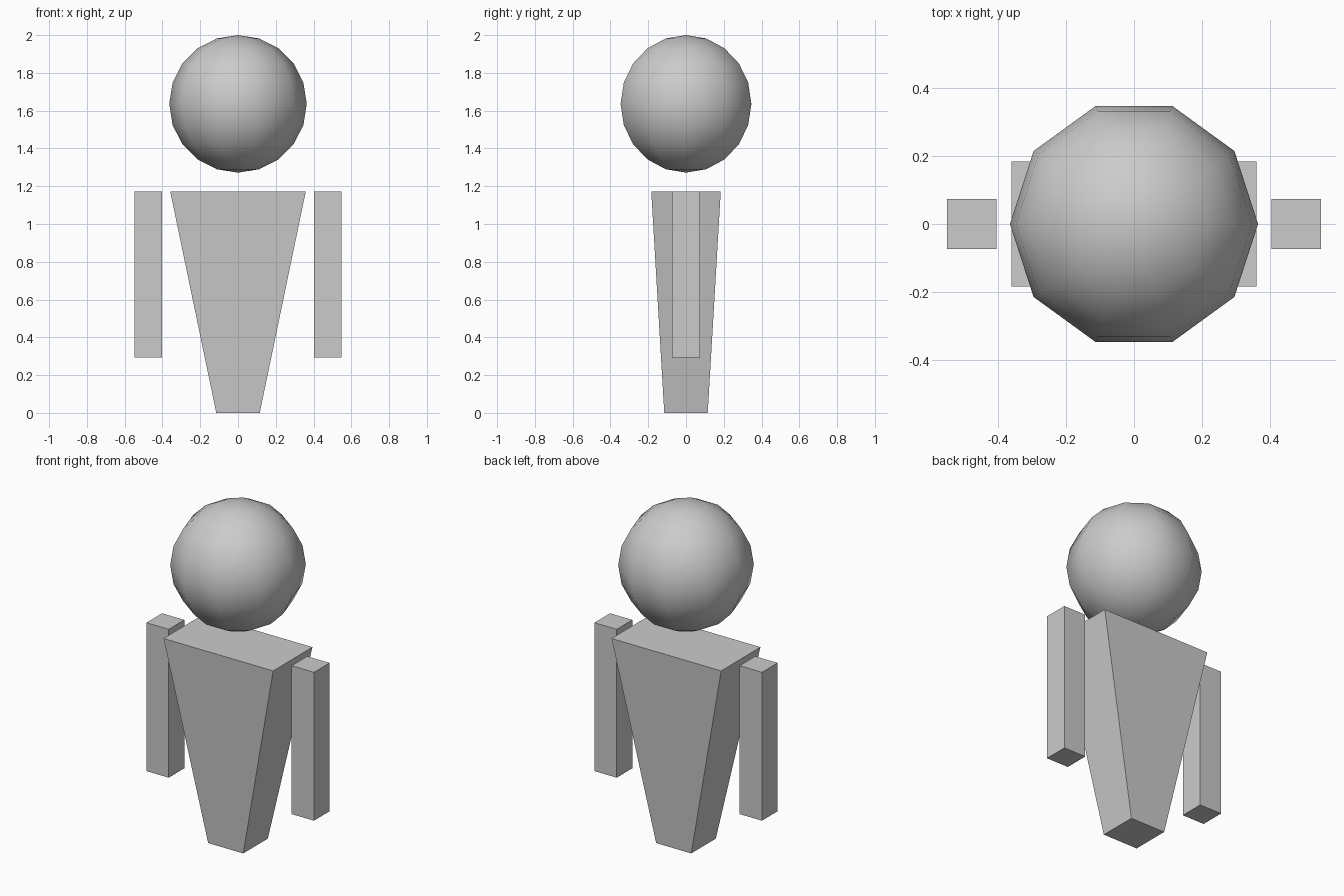
import bpy
import bmesh

if "Cube" in bpy.data.objects:
    bpy.data.objects.remove(bpy.data.objects["Cube"])


def tapered_box(name, x, z0, z1, bottom, top):
    """Box at x between z0 and z1; bottom and top are (half width, half depth)."""
    bm = bmesh.new()
    bmesh.ops.create_cube(bm, size=2)
    for v in bm.verts:
        upper = v.co.z > 0
        hx, hy = top if upper else bottom
        v.co = (x + v.co.x * hx, v.co.y * hy, z1 if upper else z0)
    mesh = bpy.data.meshes.new(name)
    bm.to_mesh(mesh)
    bm.free()
    obj = bpy.data.objects.new(name, mesh)
    bpy.context.collection.objects.link(obj)
    return obj


# Body: narrow square foot widening to the shoulders
tapered_box("body", 0, 0, 1.173, (0.115, 0.115), (0.359, 0.184))

# Arms: straight square bars on both sides
for side, sx in (("left", 1), ("right", -1)):
    tapered_box(side + "_arm", sx * 0.476, 0.294, 1.173, (0.073, 0.073), (0.073, 0.073))

# Head: floating low-poly smooth-shaded sphere
bpy.ops.mesh.primitive_uv_sphere_add(segments=10, ring_count=10, radius=0.364,
                                     location=(0, 0, 1.636))
head = bpy.context.object
head.name = "head"
# Turn a vertex column onto the x axis
if not any(abs(v.co.y) < 1e-4 and v.co.x > 0.36 for v in head.data.vertices):
    head.rotation_euler.z = 3.14159265 / 10
bpy.ops.object.shade_smooth()
